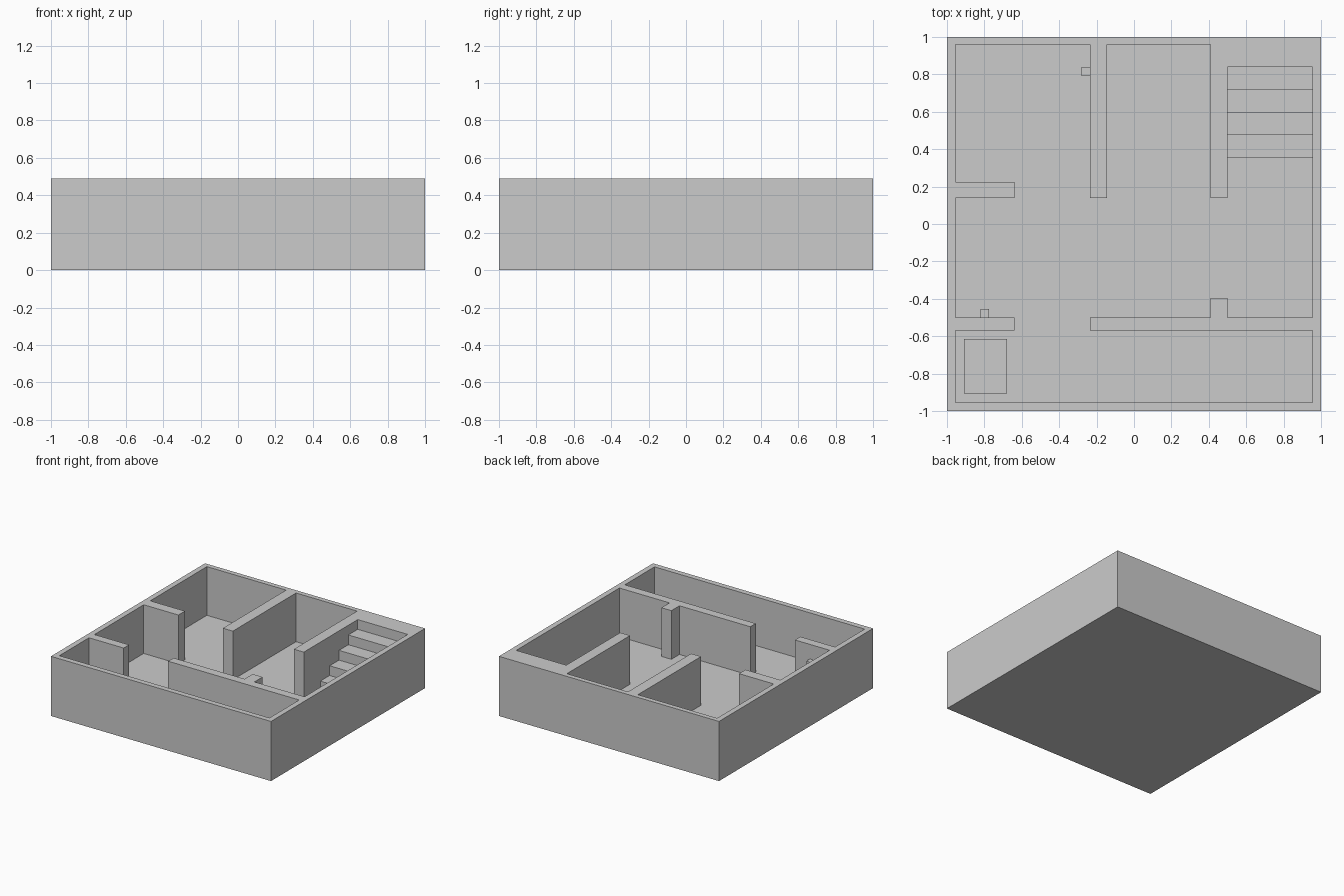
import bpy, bmesh
from mathutils import Vector

if "Cube" in bpy.data.objects:
    bpy.data.objects.remove(bpy.data.objects["Cube"])

HEIGHT, FLOOR = 0.49, 0.09


def make(name, bm):
    bmesh.ops.recalc_face_normals(bm, faces=bm.faces)
    mesh = bpy.data.meshes.new(name)
    bm.to_mesh(mesh)
    bm.free()
    obj = bpy.data.objects.new(name, mesh)
    bpy.context.collection.objects.link(obj)
    return obj


def prism(name, points, direction):
    """Extrude a closed 3D outline along a direction."""
    bm = bmesh.new()
    face = bm.faces.new([bm.verts.new(p) for p in points])
    ext = bmesh.ops.extrude_face_region(bm, geom=[face], use_keep_orig=True)
    moved = [g for g in ext["geom"] if isinstance(g, bmesh.types.BMVert)]
    bmesh.ops.translate(bm, verts=moved, vec=Vector(direction))
    return make(name, bm)


def box(name, x0, x1, y0, y1, z0, z1):
    return prism(name, [(x0, y0, z0), (x1, y0, z0), (x1, y1, z0), (x0, y1, z0)],
                 (0, 0, z1 - z0))


# Solid block that the rooms are carved from
building = box("walls_and_floor", -1, 1, -1, 1, 0, HEIGHT)

# Outline of the connected rooms: hall, corridor, two back rooms and stairwell
outline = [
    (-.955, -.955), (.955, -.955), (.955, -.57), (-.235, -.57), (-.235, -.5),
    (.41, -.5), (.41, -.395), (.5, -.395), (.5, -.5), (.955, -.5),
    (.955, .84), (.5, .84), (.5, .14), (.41, .14), (.41, .96),
    (-.145, .96), (-.145, .14), (-.235, .14), (-.235, .96), (-.955, .96),
    (-.955, .225), (-.64, .225), (-.64, .14), (-.955, .14),
    (-.955, -.5), (-.64, -.5), (-.64, -.57), (-.955, -.57)]
cutter = prism("room_cutter", [(x, y, FLOOR) for x, y in outline], (0, 0, 1))
cutter.hide_render = True
cutter.hide_viewport = True
cutter.display_type = 'WIRE'

mod = building.modifiers.new("rooms", 'BOOLEAN')
mod.operation = 'DIFFERENCE'
mod.solver = 'EXACT'
mod.object = cutter

# Staircase: four treads climbing to the top of the back wall
STEPS, RUN, RISE = 4, 0.1215, (HEIGHT - FLOOR) / 5
start = 0.84 - STEPS * RUN
profile = [(0.84, FLOOR), (start, FLOOR)]
for i in range(STEPS):
    z = FLOOR + (i + 1) * RISE
    profile += [(start + i * RUN, z), (start + (i + 1) * RUN, z)]
prism("staircase", [(0.5, y, z) for y, z in profile], (0.455, 0, 0))

# Low chest in the front left corner
box("chest", -.91, -.68, -.905, -.615, FLOOR, 0.22)

# Small wall torches
box("corridor_torch", -.82, -.775, -.5, -.455, 0.24, 0.37)
box("back_room_torch", -.28, -.235, .79, .84, 0.24, 0.37)
